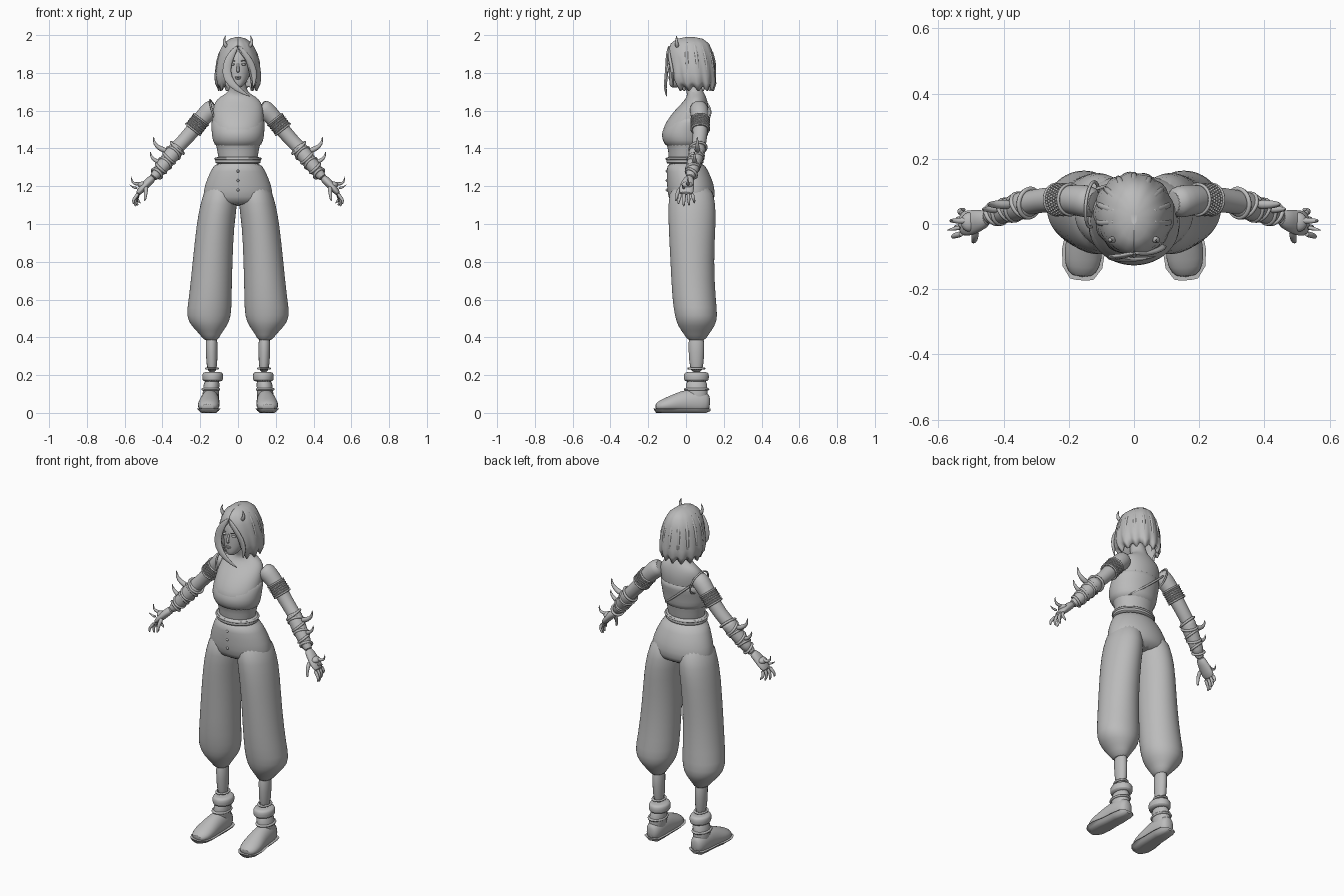
import bpy, bmesh, math
from mathutils import Vector, Matrix

cube = bpy.data.objects.get("Cube")
if cube:
    bpy.data.objects.remove(cube)

grey = bpy.data.materials.new("plain grey")
grey.use_nodes = True
tone = (.5, .5, .5, 1)
grey.diffuse_color = tone
grey.node_tree.nodes["Principled BSDF"].inputs["Base Color"].default_value = tone
parts = []


def finish(name, bm, levels=0):
    """Turn a bmesh into a named, coloured object."""
    bmesh.ops.recalc_face_normals(bm, faces=bm.faces[:])
    mesh = bpy.data.meshes.new(name)
    bm.to_mesh(mesh)
    bm.free()
    mesh.materials.append(grey)
    obj = bpy.data.objects.new(name, mesh)
    bpy.context.collection.objects.link(obj)
    if levels:
        obj.modifiers.new("Smooth", 'SUBSURF').levels = levels
        obj.modifiers["Smooth"].render_levels = levels
    parts.append(obj)
    return obj


def skin(bm, loops, closed=True):
    """Join successive loops of points with quads."""
    rows = [[bm.verts.new(p) for p in loop] for loop in loops]
    count = len(rows[0])
    for low, high in zip(rows, rows[1:]):
        for i in range(count if closed else count - 1):
            j = (i + 1) % count
            bm.faces.new((low[i], low[j], high[j], high[i]))
    return rows


def sweep(name, rows, side=1, flat=False, seg=16, levels=1, low=-9, high=9):
    """Elliptical rings (x, y, z, a, b) along a path; flat keeps them level."""
    pts = [Vector((r[0] * side, r[1], r[2])) for r in rows]
    whole = (pts[-1] - pts[0]).normalized()
    ref = Vector((0, 0, 1)) if abs(whole.y) > .6 else Vector((0, 1, 0))
    loops = []
    for i, p in enumerate(pts):
        t = (pts[min(i + 1, len(pts) - 1)] - pts[max(i - 1, 0)]).normalized()
        u = Vector((1, 0, 0)) if flat else t.cross(ref).normalized()
        v = Vector((0, 1, 0)) if flat else u.cross(t)
        a, b = rows[i][3], rows[i][-1]
        loop = []
        for k in range(seg):
            ang = math.tau * k / seg
            q = p + u * a * math.cos(ang) + v * b * math.sin(ang)
            q.z = min(max(q.z, low), high)
            loop.append(q)
        loops.append(loop)
    bm = bmesh.new()
    made = skin(bm, loops)
    bm.faces.new(made[0])
    bm.faces.new(made[-1])
    return finish(name, bm, levels)


def taper(name, points, radius, side=1, tip=.1, seg=8):
    """A round spike or finger that thins towards its end."""
    n = len(points) - 1
    rows = [(*p, radius * (1 - (1 - tip) * (i / n) ** 1.5)) for i, p in enumerate(points)]
    return sweep(name, rows, side, seg=seg)


def ball(name, centre, size, side=1, seg=16):
    bm = bmesh.new()
    place = Matrix.Translation((centre[0] * side, *centre[1:])) @ Matrix.Diagonal((*size, 1))
    bmesh.ops.create_uvsphere(bm, u_segments=seg, v_segments=seg // 2, radius=1, matrix=place)
    return finish(name, bm)


def hoop(name, centre, axis, big, small, side=1, squash=1):
    turn = Vector((axis[0] * side, *axis[1:])).to_track_quat('Z', 'Y').to_matrix().to_4x4()
    place = Matrix.Translation((centre[0] * side, *centre[1:])) @ turn @ Matrix.Diagonal((1, squash, 1, 1))
    loops = []
    for i in range(29):
        a = math.tau * i / 28
        ring = [big + small * math.cos(math.tau * k / 8) for k in range(8)]
        loops.append([place @ Vector((r * math.cos(a), r * math.sin(a), small * math.sin(math.tau * k / 8)))
                      for k, r in enumerate(ring)])
    bm = bmesh.new()
    skin(bm, loops)
    bmesh.ops.remove_doubles(bm, verts=bm.verts[:], dist=.0001)
    return finish(name, bm)


# Torso, cropped top and waist
body = [(0, -.005, 1.32, .105, .088), (0, -.005, 1.36, .105, .088), (0, -.002, 1.41, .114, .094),
        (0, -.01, 1.46, .13, .112), (0, -.01, 1.5, .136, .116), (0, .008, 1.55, .136, .108),
        (0, .03, 1.6, .135, .092), (0, .05, 1.645, .125, .066), (0, .055, 1.675, .095, .05),
        (0, .05, 1.695, .052, .045), (0, .035, 1.73, .042, .044), (0, .025, 1.79, .042, .044)]
sweep("torso", body, flat=True, seg=28)
sweep("cropped_top", [(x, y, z - .015, a + .005, b + .005) for x, y, z, a, b in body[2:7]], flat=True, seg=28)
sweep("waistband", [(0, -.005, z, a, a * .82) for z, a in
                    ((1.318, .112), (1.322, .124), (1.353, .12), (1.358, .106))], flat=True, seg=28)
hoop("belt_cord", (0, -.005, 1.345), (0, 0, 1), .12, .006, squash=.82)
hoop("shoulder_strap", (.128, .06, 1.59), (1, .1, -.3), .07, .005, -1, 1)
taper("back_strap", [(-.125, .105, 1.6), (-.06, .124, 1.54), (.02, .118, 1.47), (.1, .06, 1.41)], .007, tip=.8)

# Trousers
sweep("hips", [(0, -.005, 1.335, .118, .096), (0, .008, 1.28, .145, .11), (0, .024, 1.21, .177, .126),
               (0, .03, 1.14, .188, .126), (0, .03, 1.095, .17, .1)], flat=True, seg=32)
for i in range(3):
    ball("fly_button", (0, -.1, 1.28 - i * .05), (.008, .008, .008), seg=8)

leg = [(.085, .025, 1.23, .08, .11), (.102, .032, 1.1, .1, .127), (.12, .032, 1, .1, .126),
       (.135, .032, .8, .106, .115), (.147, .042, .6, .114, .116), (.156, .055, .51, .121, .114),
       (.152, .055, .46, .095, .1), (.146, .055, .41, .05, .06), (.142, .055, .38, .036, .046)]
calf = [(.14, .055, .42, .034, .046), (.14, .055, .33, .031, .042), (.137, .056, .2, .029, .037)]
foot = [(.145, .128, .05, .02, .03), (.145, .11, .05, .042, .06), (.147, .05, .06, .05, .072),
        (.15, -.02, .055, .052, .063), (.155, -.08, .044, .06, .046), (.158, -.13, .036, .055, .034),
        (.16, -.163, .028, .032, .018)]
shaft = [(.147, .062, .04, .05, .062), (.144, .056, .12, .042, .058), (.135, .055, .19, .045, .058)]

# Arms, listed once and mirrored
arm = [(.115, .065, 1.625, .04), (.14, .068, 1.61, .052), (.18, .075, 1.57, .047), (.217, .075, 1.525, .042),
       (.275, .075, 1.45, .037), (.355, .06, 1.375, .038), (.42, .032, 1.275, .028), (.455, .018, 1.24, .025)]
elbow, wrist = Vector((.315, .066, 1.41)), Vector((.435, .026, 1.26))
along = (wrist - elbow).normalized()
band_axis = Vector((.62, 0, -.78))

for side, tag in ((1, "left_"), (-1, "right_")):
    sweep(tag + "trouser_leg", leg, side, True, 24)
    sweep(tag + "calf", calf, side, True)
    sweep(tag + "boot_foot", foot, side, low=.012, seg=20)
    sweep(tag + "boot_sole", [(x, y * 1.02, z, a + .006, b + .01) for x, y, z, a, b in foot],
          side, low=0, high=.024, seg=20, levels=0)
    sweep(tag + "boot_shaft", shaft, side, True)
    sweep(tag + "boot_cuff", [(.134, .055, z, a, a + .011) for z, a in
                              ((.165, .046), (.172, .056), (.208, .057), (.218, .046))], side, True, 20)
    hoop(tag + "boot_strap", (.144, .056, .125), (0, 0, 1), .043, .007, side, 1.35)
    hoop(tag + "anklet", (.138, .055, .235), (0, 0, 1), .031, .006, side, 1.3)
    sweep(tag + "arm", arm, side, seg=20)

    # Beaded upper arm band
    centre = Vector((.217, .075, 1.527))
    sweep(tag + "arm_band", [(*(centre + band_axis * d), .047) for d in (-.036, -.018, .018, .036)],
          side, seg=28, levels=0)
    for d in (-.034, .034):
        hoop(tag + "band_rim", centre + band_axis * d, band_axis, .047, .005, side)
    bm = bmesh.new()
    across = Vector((.78, 0, .62))
    for row in range(5):
        for k in range(32):
            a = math.tau * (k + row % 2 / 2) / 32
            p = centre + band_axis * (row - 2) * .012 + (across * math.cos(a) + Vector((0, math.sin(a), 0))) * .047
            bmesh.ops.create_icosphere(bm, subdivisions=1, radius=.0052,
                                       matrix=Matrix.Translation((p.x * side, p.y, p.z)))
    finish(tag + "band_beads", bm)

    # Wrapped bracer with curved spikes
    sweep(tag + "bracer", [(*elbow.lerp(wrist, t), r) for t, r in
                           ((0, .038), (.05, .045), (.5, .041), (.9, .033), (1, .028))], side)
    for i in range(6):
        lean = along + Vector((0, .3 * (-1) ** i, .1))
        hoop(tag + "bracer_wrap", elbow.lerp(wrist, .05 + i * .18), lean, .044 - i * .0024, .007, side)
    taper(tag + "bracer_spike", [(.375, .06, 1.385), (.415, .06, 1.4), (.445, .06, 1.425), (.447, .06, 1.465)], .018, side)
    taper(tag + "bracer_barb", [(.41, .045, 1.325), (.44, .045, 1.335), (.463, .045, 1.36), (.463, .045, 1.385)], .014, side)

    # Hand, guard, fingers and thumb
    sweep(tag + "hand", [(.445, .02, 1.25, .022, .024), (.475, .01, 1.222, .022, .034),
                         (.51, .002, 1.185, .02, .042), (.535, 0, 1.155, .013, .036)], side)
    ball(tag + "hand_guard", (.505, .006, 1.207), (.026, .03, .018), side)
    taper(tag + "guard_spike", [(.51, .01, 1.215), (.54, .01, 1.21), (.565, .01, 1.222), (.562, .01, 1.255)], .012, side)
    taper(tag + "guard_claw", [(.53, -.01, 1.19), (.555, -.015, 1.192), (.575, -.02, 1.21)], .009, side)
    for i in range(4):
        y, drop = -.03 + i * .021, .012 * abs(i - 1.3)
        taper(tag + "finger", [(.525, y, 1.165), (.548 - i * .004, y * 1.15, 1.135),
                               (.556 - i * .008, y * 1.3, 1.108 + drop), (.552 - i * .012, y * 1.35, 1.088 + drop)],
              .011, side, .45)
    taper(tag + "thumb", [(.485, -.018, 1.2), (.488, -.042, 1.175), (.49, -.052, 1.145), (.495, -.054, 1.12)], .013, side, .45)

    # Face details and horns
    ball(tag + "eye", (.03, -.083, 1.845), (.014, .008, .006), side)
    taper(tag + "brow", [(.014, -.092, 1.862), (.032, -.09, 1.868), (.052, -.076, 1.862)], .004, side, .4)
    taper(tag + "horn", [(.058, -.045, 1.935), (.072, -.05, 1.955), (.075, -.05, 1.975), (.064, -.05, 2)], .013, side)

# Head and face
sweep("head", [(0, -.06, 1.722, .016, .018), (0, -.052, 1.733, .03, .036), (0, -.03, 1.765, .054, .06),
               (0, -.01, 1.8, .068, .08), (0, 0, 1.85, .077, .09), (0, .012, 1.9, .078, .095),
               (0, .02, 1.95, .055, .07)], flat=True, seg=24)
taper("nose", [(0, -.086, 1.855), (0, -.095, 1.83), (0, -.101, 1.81), (0, -.088, 1.804)], .007, tip=1.3)
ball("upper_lip", (0, -.088, 1.778), (.017, .007, .004))
ball("lower_lip", (0, -.086, 1.77), (.014, .007, .005))

# Bobbed hair: ridged shell, open around the face
cut = [(1.99, .012, .02, .02, 0), (1.98, .045, .07, .02, 0), (1.955, .076, .102, .02, 0), (1.915, .098, .118, .022, 4),
       (1.88, .109, .125, .024, 20), (1.84, .118, .129, .027, 29), (1.79, .125, .13, .03, 33),
       (1.75, .122, .125, .036, 37), (1.715, .104, .108, .04, 48)]
loops = []
for i, (z, rx, ry, cy, gap) in enumerate(cut):
    half, grow, loop = math.pi - math.radians(gap), i / (len(cut) - 1), []
    for k in range(97):
        a = half * (k / 48 - 1)
        r = 1 - .05 * grow * abs(math.sin(a * 6.5 + grow)) ** 3
        ragged = .012 * grow ** 3 * math.sin(a * 13)
        loop.append((rx * r * math.sin(a), cy + ry * r * math.cos(a), z + ragged))
    loops.append(loop)
bm = bmesh.new()
skin(bm, loops, False)
bm.faces.new([v for v in bm.verts][:97])
hair = finish("hair_bob", bm)
hair.modifiers.new("Thickness", 'SOLIDIFY').thickness = .012

# Loose locks framing the face
sweep("long_lock", [(0, -.088, 1.945, .006, .006), (-.035, -.1, 1.9, .02, .008), (-.062, -.1, 1.84, .024, .009),
                    (-.06, -.106, 1.77, .026, .009), (-.01, -.112, 1.715, .017, .008), (.07, -.1, 1.672, .002, .002)])
sweep("short_lock", [(0, -.088, 1.945, .006, .006), (.04, -.092, 1.9, .016, .008), (.076, -.078, 1.84, .018, .009),
                     (.09, -.068, 1.78, .016, .008), (.08, -.068, 1.72, .002, .002)])
for i in range(9):
    a = math.radians(-100 + i * 25)
    s, c = math.sin(a), math.cos(a)
    taper("hair_strand", [(.05 * s, .02 + .07 * c, 1.972), (.1 * s, .022 + .12 * c, 1.905),
                          (.12 * s, .03 + .128 * c, 1.81), (.105 * s, .035 + .11 * c, 1.712)], .014, tip=.2)

# Smooth shading with crisp edges
bpy.ops.object.select_all(action='DESELECT')
for obj in parts:
    obj.select_set(True)
bpy.context.view_layer.objects.active = parts[0]
bpy.ops.object.shade_smooth_by_angle(angle=math.radians(50))
